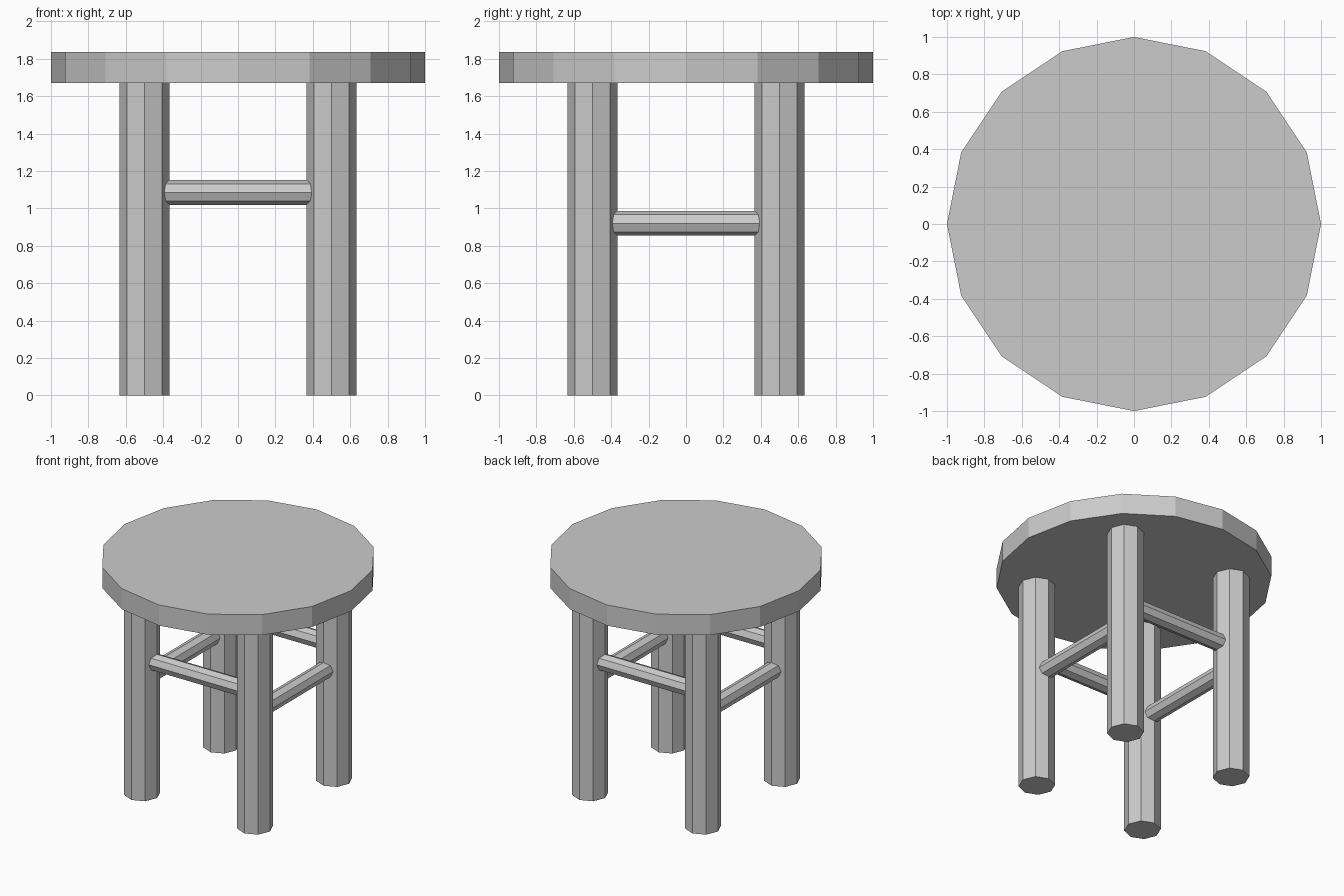
import bpy
from math import pi

if "Cube" in bpy.data.objects:
    bpy.data.objects.remove(bpy.data.objects["Cube"])

LEG_POS = 0.5       # leg centre offset from the axis
SEAT_BOTTOM = 1.67
SEAT_TOP = 1.835


def prism(name, sides, radius, length, location, rotation=(0, 0, 0)):
    """Flat-shaded prism with a corner on its local x axis."""
    bpy.ops.mesh.primitive_cylinder_add(
        vertices=sides, radius=radius, depth=length,
        location=location, rotation=rotation)
    obj = bpy.context.object
    obj.name = name
    return obj


# Round seat
prism("seat", 16, 1.0, SEAT_TOP - SEAT_BOTTOM,
      (0, 0, (SEAT_TOP + SEAT_BOTTOM) / 2))

# Four octagonal legs
for y, depth_name in ((-LEG_POS, "front"), (LEG_POS, "back")):
    for x, side_name in ((-LEG_POS, "left"), (LEG_POS, "right")):
        prism(f"{depth_name}_{side_name}_leg", 8, 0.133, SEAT_BOTTOM,
              (x, y, SEAT_BOTTOM / 2))

# Higher rungs at front and back, lower rungs on the sides
for s, long_name, side_name in ((-1, "front", "left"), (1, "back", "right")):
    prism(f"{long_name}_rung", 8, 0.066, 2 * LEG_POS,
          (0, s * LEG_POS, 1.085), (0, pi / 2, 0))
    prism(f"{side_name}_rung", 8, 0.066, 2 * LEG_POS,
          (s * LEG_POS, 0, 0.92), (pi / 2, 0, 0))
